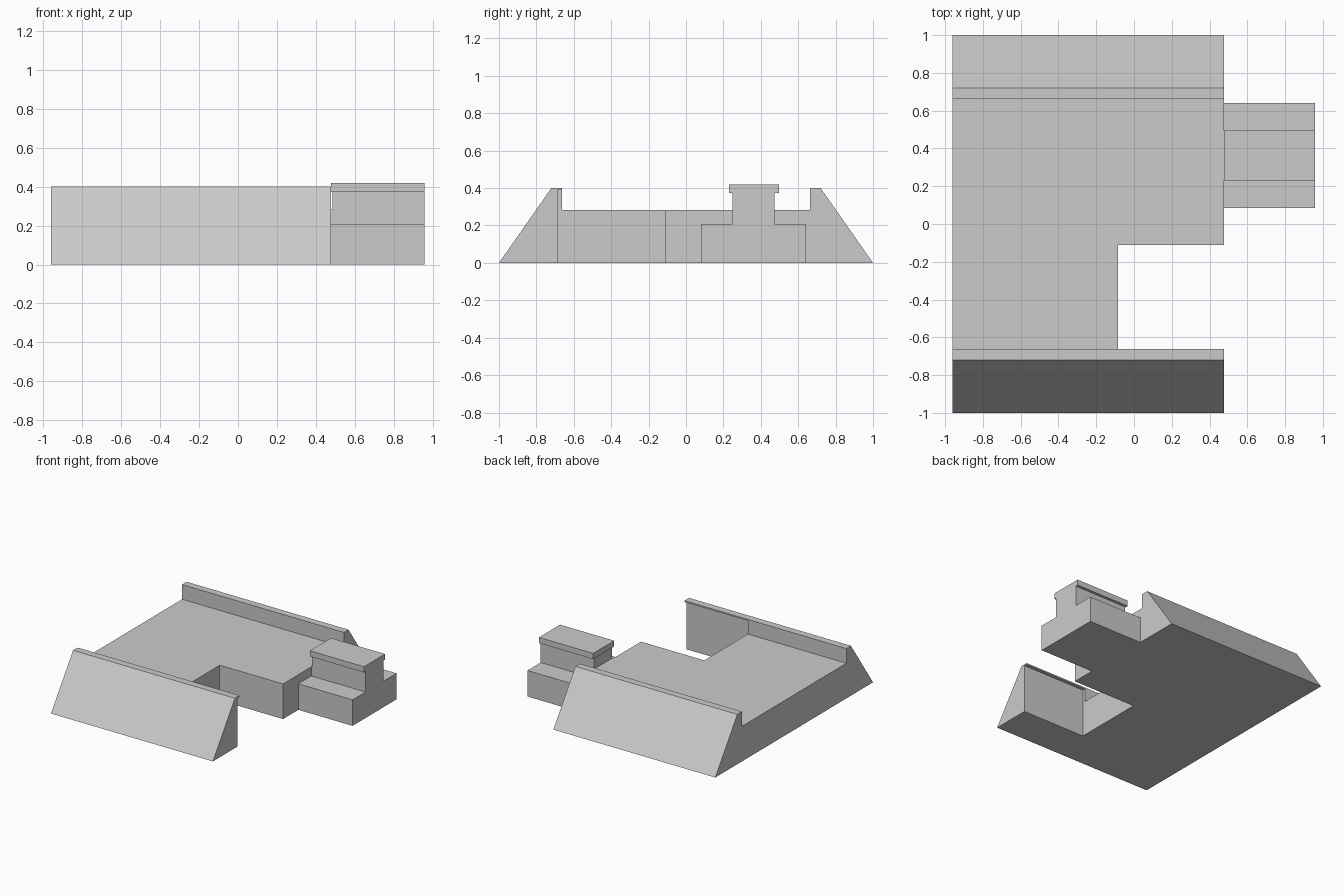
import bpy, bmesh

default = bpy.data.objects.get("Cube")
if default:
    bpy.data.objects.remove(default, do_unlink=True)

grey = bpy.data.materials.new("plain_grey")
grey.use_nodes = True
COLOUR = (0.6, 0.6, 0.6, 1)
grey.diffuse_color = COLOUR
grey.node_tree.nodes["Principled BSDF"].inputs["Base Color"].default_value = COLOUR


def prism(name, profile, x0, x1):
    """Extrude a (y, z) profile along x."""
    bm = bmesh.new()
    face = bm.faces.new([bm.verts.new((x0, y, z)) for y, z in profile])
    grown = bmesh.ops.extrude_face_region(bm, geom=[face])["geom"]
    moved = [v for v in grown if isinstance(v, bmesh.types.BMVert)]
    bmesh.ops.translate(bm, verts=moved, vec=(x1 - x0, 0, 0))
    bmesh.ops.recalc_face_normals(bm, faces=bm.faces)
    mesh = bpy.data.meshes.new(name)
    bm.to_mesh(mesh)
    bm.free()
    mesh.materials.append(grey)
    obj = bpy.data.objects.new(name, mesh)
    bpy.context.collection.objects.link(obj)
    return obj


def box_profile(y0, y1, z0, z1):
    return [(y0, z0), (y1, z0), (y1, z1), (y0, z1)]


def cut(target, cutter):
    """Subtract the cutter and bake the result."""
    mod = target.modifiers.new("cut", "BOOLEAN")
    mod.operation = "DIFFERENCE"
    mod.solver = "EXACT"
    mod.object = cutter
    cutter.hide_render = True
    graph = bpy.context.evaluated_depsgraph_get()
    baked = bpy.data.meshes.new_from_object(target.evaluated_get(graph))
    target.modifiers.clear()
    target.data = baked
    bpy.data.objects.remove(cutter, do_unlink=True)


# Platform with a sloped parapet along the front and back
half = [(1, 0), (0.72, 0.4), (0.662, 0.4), (0.662, 0.282)]
profile = half + [(-y, z) for y, z in reversed(half)]
platform = prism("platform", profile, -0.96, 0.477)

# Rectangular notch, leaving a thin lip on the front parapet
cut(platform, prism("notch_cutter", box_profile(-0.688, -0.11, -0.2, 0.389), -0.085, 0.7))

# Stepped rail block beside the platform
END = 0.958
prism("rail_base", box_profile(0.084, 0.641, 0, 0.209), 0.477, END)
prism("rail_neck", box_profile(0.248, 0.474, 0.209, 0.373), 0.485, END)
prism("rail_neck_joint", box_profile(0.248, 0.474, 0.209, 0.282), 0.477, 0.485)
prism("rail_cap", box_profile(0.229, 0.496, 0.373, 0.419), 0.477, END)
